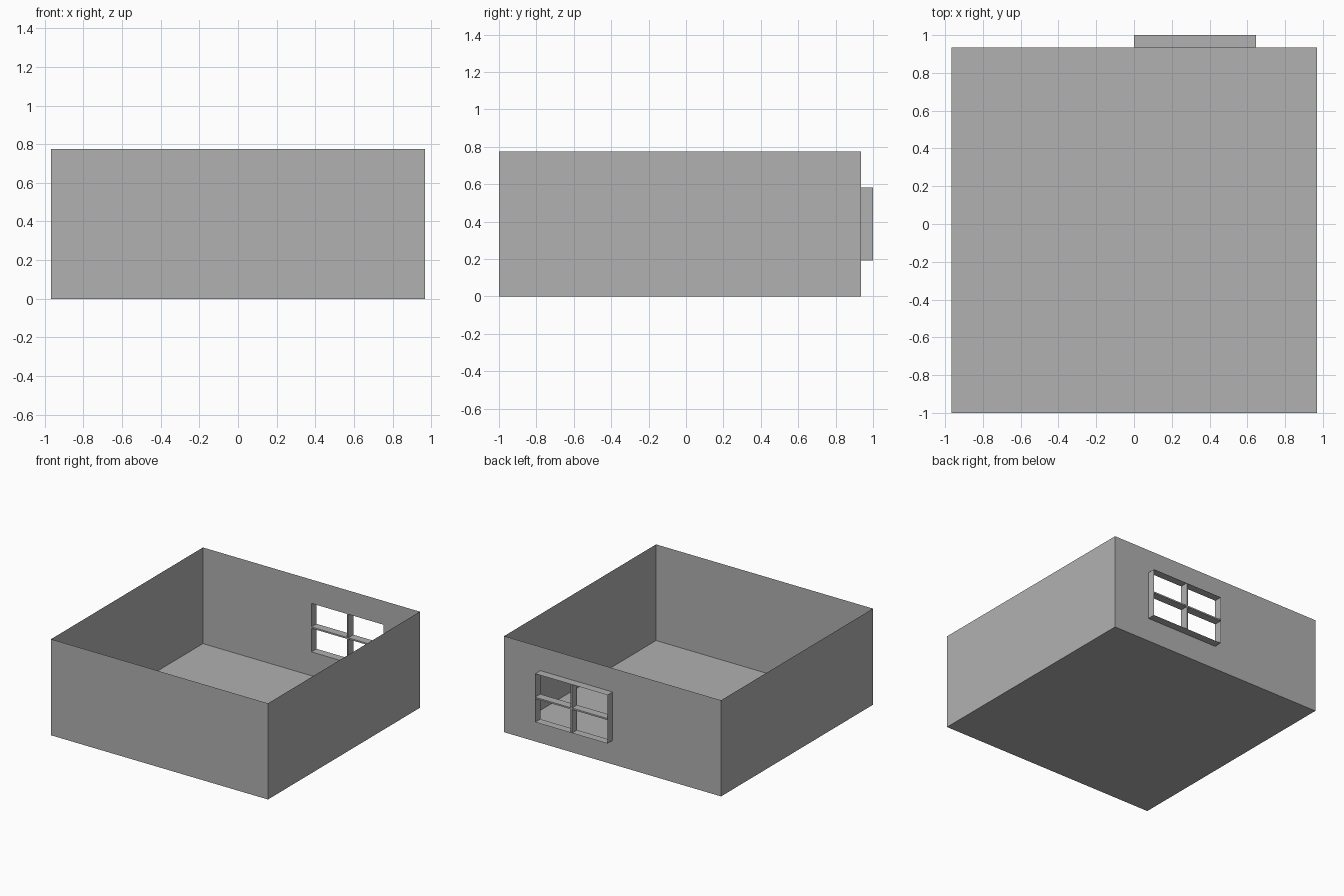
import bpy, bmesh

if "Cube" in bpy.data.objects:
    bpy.data.objects.remove(bpy.data.objects["Cube"])

HALF, HEIGHT = 0.9675, 0.775          # room half width, wall height
FRONT, BACK, OUT = -1.0, 0.935, 1.0   # front wall, back wall, outer window edge
WX0, WX1, WZ0, WZ1 = 0.0, 0.645, 0.192, 0.583
BAR = 0.012                           # glazing bar thickness

grey = bpy.data.materials.new("dark_grey")
grey.diffuse_color = (0.44, 0.44, 0.44, 1)
grey.use_nodes = True
grey.node_tree.nodes["Principled BSDF"].inputs["Base Color"].default_value = grey.diffuse_color


def finish(name, bm):
    me = bpy.data.meshes.new(name)
    bm.to_mesh(me)
    bm.free()
    me.materials.append(grey)
    bpy.context.collection.objects.link(bpy.data.objects.new(name, me))


def sheet(name, quads):
    bm = bmesh.new()
    for q in quads:
        bm.faces.new([bm.verts.new(p) for p in q])
    bmesh.ops.remove_doubles(bm, verts=bm.verts[:], dist=1e-5)
    bmesh.ops.recalc_face_normals(bm, faces=bm.faces[:])
    finish(name, bm)


def box(name, lo, hi):
    bm = bmesh.new()
    bmesh.ops.create_cube(bm, size=1)
    for v in bm.verts:
        v.co = [hi[i] if v.co[i] > 0 else lo[i] for i in range(3)]
    finish(name, bm)


def wall(p, q):
    return [(*p, 0), (*q, 0), (*q, HEIGHT), (*p, HEIGHT)]


# Room shell: thin floor and walls, open top
fl, fr = (-HALF, FRONT), (HALF, FRONT)
bl, br = (-HALF, BACK), (HALF, BACK)
shell = [[(*p, 0) for p in (fl, bl, br, fr)],
         wall(fl, fr), wall(fr, br), wall(bl, fl)]

# Back wall: strips around the window opening
for x0, x1, z0, z1 in [(-HALF, WX0, 0, HEIGHT), (WX1, HALF, 0, HEIGHT),
                       (WX0, WX1, 0, WZ0), (WX0, WX1, WZ1, HEIGHT)]:
    shell.append([(x1, BACK, z0), (x0, BACK, z0), (x0, BACK, z1), (x1, BACK, z1)])
sheet("room_shell", shell)

# Window reveal: thin surround projecting outwards
ring = [(WX0, WZ0), (WX1, WZ0), (WX1, WZ1), (WX0, WZ1)]
sheet("window_frame", [[(a[0], BACK, a[1]), (b[0], BACK, b[1]),
                        (b[0], OUT, b[1]), (a[0], OUT, a[1])]
                       for a, b in zip(ring, ring[1:] + ring[:1])])

# Crossed glazing bars
cx, cz, t = (WX0 + WX1) / 2, (WZ0 + WZ1) / 2, BAR / 2
box("window_upright_bar", (cx - t, BACK, WZ0), (cx + t, OUT, WZ1))
box("window_cross_bar", (WX0, BACK, cz - t), (WX1, OUT, cz + t))
